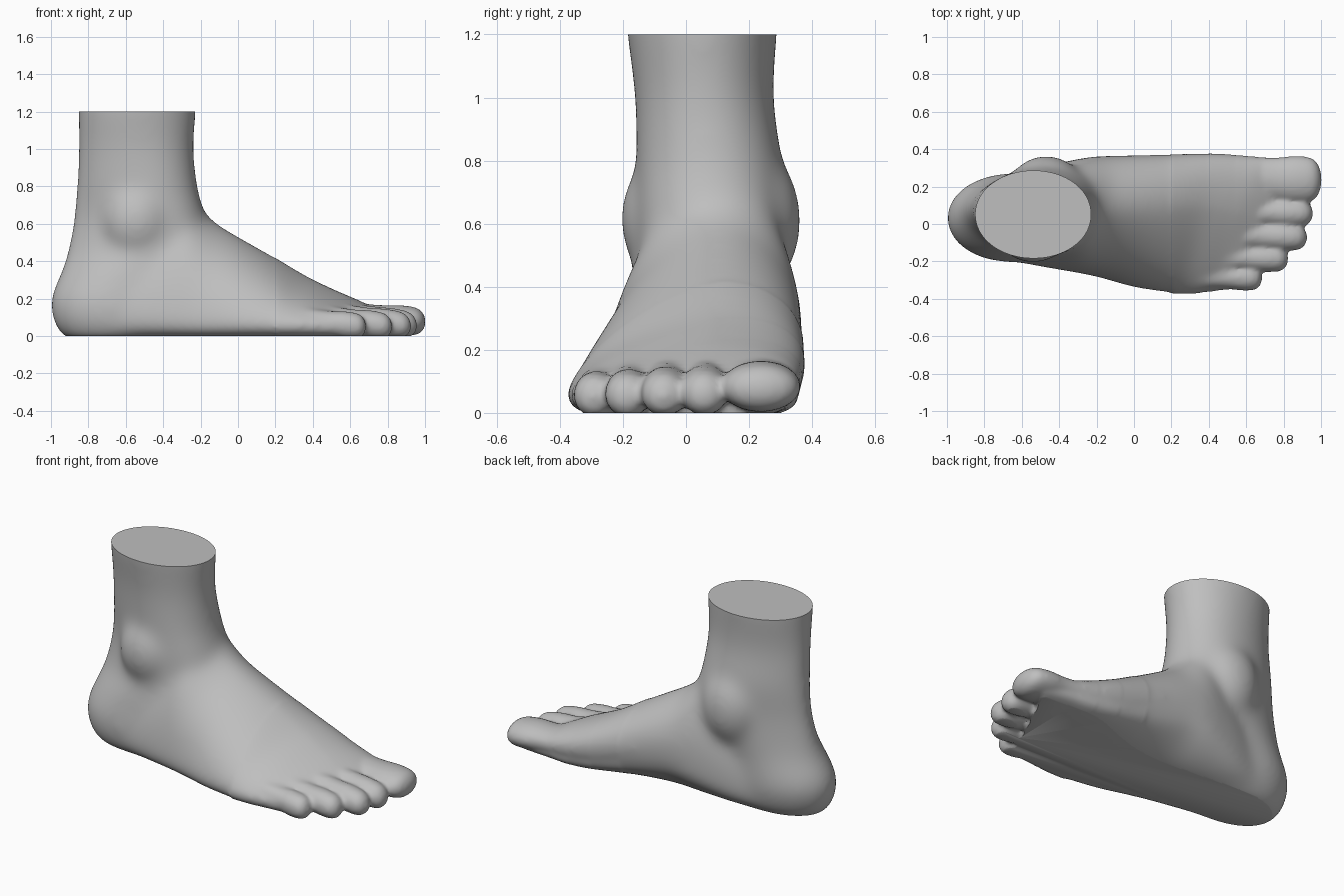
import bpy, bmesh, math
from mathutils import Matrix, Vector

cube = bpy.data.objects.get("Cube")
if cube:
    bpy.data.objects.remove(cube)

SIDES = 48
ANGLES = [2 * math.pi * i / SIDES for i in range(SIDES)]
bm = bmesh.new()


def refine(rows, steps=5):
    """Smooth curve through every column of the table."""
    out = []
    for i in range(len(rows) - 1):
        quad = [rows[max(i - 1, 0)], rows[i], rows[i + 1], rows[min(i + 2, len(rows) - 1)]]
        for s in range(steps):
            t = s / steps
            out.append([b + 0.5 * t * (c - a + t * (2*a - 5*b + 4*c - d + t * (3*(b - c) + d - a)))
                        for a, b, c, d in zip(*quad)])
    return out + [list(rows[-1])]


def loft(rings):
    """Skin closed rings and cap both ends."""
    loops = [[bm.verts.new(p) for p in ring] for ring in rings]
    for lo, hi in zip(loops, loops[1:]):
        for i in range(len(lo)):
            j = (i + 1) % len(lo)
            bm.faces.new((lo[i], lo[j], hi[j], hi[i]))
    bm.faces.new(loops[0])
    bm.faces.new(loops[-1])


def power(v, p):
    return math.copysign(abs(v) ** p, v)


def leg_ring(z, back, front, low, high, taper):
    """Horizontal egg section, narrower at the back."""
    xc, rx, yc, ry = (back + front) / 2, (front - back) / 2, (low + high) / 2, (high - low) / 2
    return [(xc + rx * math.cos(a), yc + ry * math.sin(a) * (1 + taper * math.cos(a)), z)
            for a in ANGLES]


def foot_ring(x, low, high, top, side, skew, arch, slant):
    """Upright section with a flat sole, leaning instep and raised inner arch."""
    yc, hw = (low + high) / 2, (high - low) / 2
    ring = []
    for a in ANGLES:
        c, s = math.cos(a), math.sin(a)
        if s >= 0:
            y = yc + hw * (power(c, 1.4 if c < 0 else 1) + skew * s)
            z = side + (top - side) * s
        else:
            y = yc + hw * power(c, 0.6)
            z = side - (side + 0.02) * abs(s) ** 0.6
        z += arch * max(c, 0) ** 1.4 * (1 - max(s, 0))
        ring.append((x + slant * (y - 0.3), y, z))
    return ring


# Leg and heel: height, back, front, outer side, inner side, taper
loft([leg_ring(*r) for r in refine([
    (-0.02, -0.92, -0.40, -0.15, 0.18, 0),
    (0.03, -0.965, -0.35, -0.18, 0.225, 0),
    (0.08, -0.99, -0.32, -0.20, 0.25, 0),
    (0.17, -1.005, -0.30, -0.205, 0.27, -0.03),
    (0.25, -0.988, -0.28, -0.195, 0.272, 0),
    (0.35, -0.945, -0.25, -0.18, 0.278, 0.1),
    (0.45, -0.915, -0.20, -0.16, 0.295, 0.22),
    (0.60, -0.885, -0.17, -0.15, 0.305, 0.26),
    (0.70, -0.875, -0.19, -0.15, 0.307, 0.24),
    (0.80, -0.865, -0.215, -0.155, 0.302, 0.18),
    (1.00, -0.855, -0.235, -0.162, 0.278, 0.1),
    (1.20, -0.855, -0.222, -0.188, 0.29, 0),
    (1.30, -0.855, -0.22, -0.195, 0.295, 0)])])

# Foot body: station, outer side, inner side, top, side height, skew, arch, slant
loft([foot_ring(*r) for r in refine([
    (-0.75, -0.18, 0.22, 0.30, 0.12, 0, 0, 0),
    (-0.50, -0.23, 0.30, 0.62, 0.10, 0.1, 0.05, 0),
    (-0.30, -0.265, 0.345, 0.78, 0.08, 0.15, 0.12, 0),
    (-0.20, -0.287, 0.358, 0.69, 0.07, 0.18, 0.15, 0),
    (-0.12, -0.31, 0.36, 0.61, 0.07, 0.2, 0.16, 0),
    (0.00, -0.345, 0.36, 0.535, 0.07, 0.25, 0.13, 0),
    (0.20, -0.372, 0.358, 0.425, 0.07, 0.3, 0.07, 0.05),
    (0.40, -0.378, 0.362, 0.32, 0.07, 0.3, 0.02, 0.2),
    (0.55, -0.374, 0.357, 0.255, 0.07, 0.25, 0, 0.3),
    (0.68, -0.363, 0.347, 0.205, 0.07, 0.2, 0, 0.4),
    (0.80, -0.35, 0.335, 0.15, 0.065, 0.1, 0, 0.45),
    (0.88, -0.325, 0.32, 0.105, 0.055, 0, 0, 0.48)])])

# Ankle bones
for centre, radii in [((-0.47, 0.19, 0.61), (0.20, 0.178, 0.25)),
                      ((-0.54, -0.06, 0.615), (0.19, 0.15, 0.21))]:
    bmesh.ops.create_uvsphere(bm, u_segments=32, v_segments=20, radius=1,
                              matrix=Matrix.Translation(centre) @ Matrix.Diagonal((*radii, 1)))

# Toes: root, tip, half width, half height, from big to little
TOE_SHAPE = refine([(0, 1), (0.3, 0.97), (0.55, 0.93), (0.75, 1), (0.9, 0.92),
                    (0.97, 0.62), (1, 0.15)])
for root, tip, width, height in [
        ((0.45, 0.24, 0.11), (1.003, 0.237, 0.076), 0.126, 0.08),
        ((0.42, 0.07, 0.13), (0.958, 0.056, 0.055), 0.076, 0.076),
        ((0.40, -0.05, 0.12), (0.926, -0.072, 0.053), 0.076, 0.075),
        ((0.35, -0.17, 0.105), (0.825, -0.187, 0.05), 0.074, 0.074),
        ((0.25, -0.27, 0.09), (0.685, -0.29, 0.05), 0.071, 0.072)]:
    root, tip = Vector(root), Vector(tip)
    loft([[root.lerp(tip, t) + Vector((0, width * r * math.cos(a), height * r * math.sin(a)))
           for a in ANGLES] for t, r in TOE_SHAPE])

bmesh.ops.recalc_face_normals(bm, faces=bm.faces)
mesh = bpy.data.meshes.new("foot")
bm.to_mesh(mesh)
bm.free()
foot = bpy.data.objects.new("foot", mesh)
bpy.context.collection.objects.link(foot)
bpy.ops.object.select_all(action='DESELECT')
bpy.context.view_layer.objects.active = foot
foot.select_set(True)

# Fuse the parts into one skin
fuse = foot.modifiers.new("fuse", 'REMESH')
fuse.mode = 'VOXEL'
fuse.voxel_size = 0.012
bpy.ops.object.modifier_apply(modifier=fuse.name)

# Soften the joins, more around the ankle than the toes
bm = bmesh.new()
bm.from_mesh(foot.data)
for limit, passes in [(2, 5), (0.55, 6), (0.4, 10), (0.2, 50)]:
    soft = [v for v in bm.verts if v.co.x < limit]
    for _ in range(passes):
        bmesh.ops.smooth_vert(bm, verts=soft, factor=0.5,
                              use_axis_x=True, use_axis_y=True, use_axis_z=True)

# Flat cut at the leg and flat sole
for height, up in [(1.2, 1), (0, -1)]:
    bmesh.ops.bisect_plane(bm, geom=bm.verts[:] + bm.edges[:] + bm.faces[:],
                           plane_co=(0, 0, height), plane_no=(0, 0, up), clear_outer=True)
    bmesh.ops.holes_fill(bm, edges=[e for e in bm.edges if e.is_boundary], sides=0)
bmesh.ops.recalc_face_normals(bm, faces=bm.faces)
bm.to_mesh(foot.data)
bm.free()

# Plain grey
grey = bpy.data.materials.new("plain grey")
grey.use_nodes = True
grey.diffuse_color = (0.52, 0.52, 0.52, 1)
grey.node_tree.nodes["Principled BSDF"].inputs["Base Color"].default_value = (0.52, 0.52, 0.52, 1)
foot.data.materials.clear()
foot.data.materials.append(grey)
bpy.ops.object.shade_smooth_by_angle(angle=math.radians(50))
